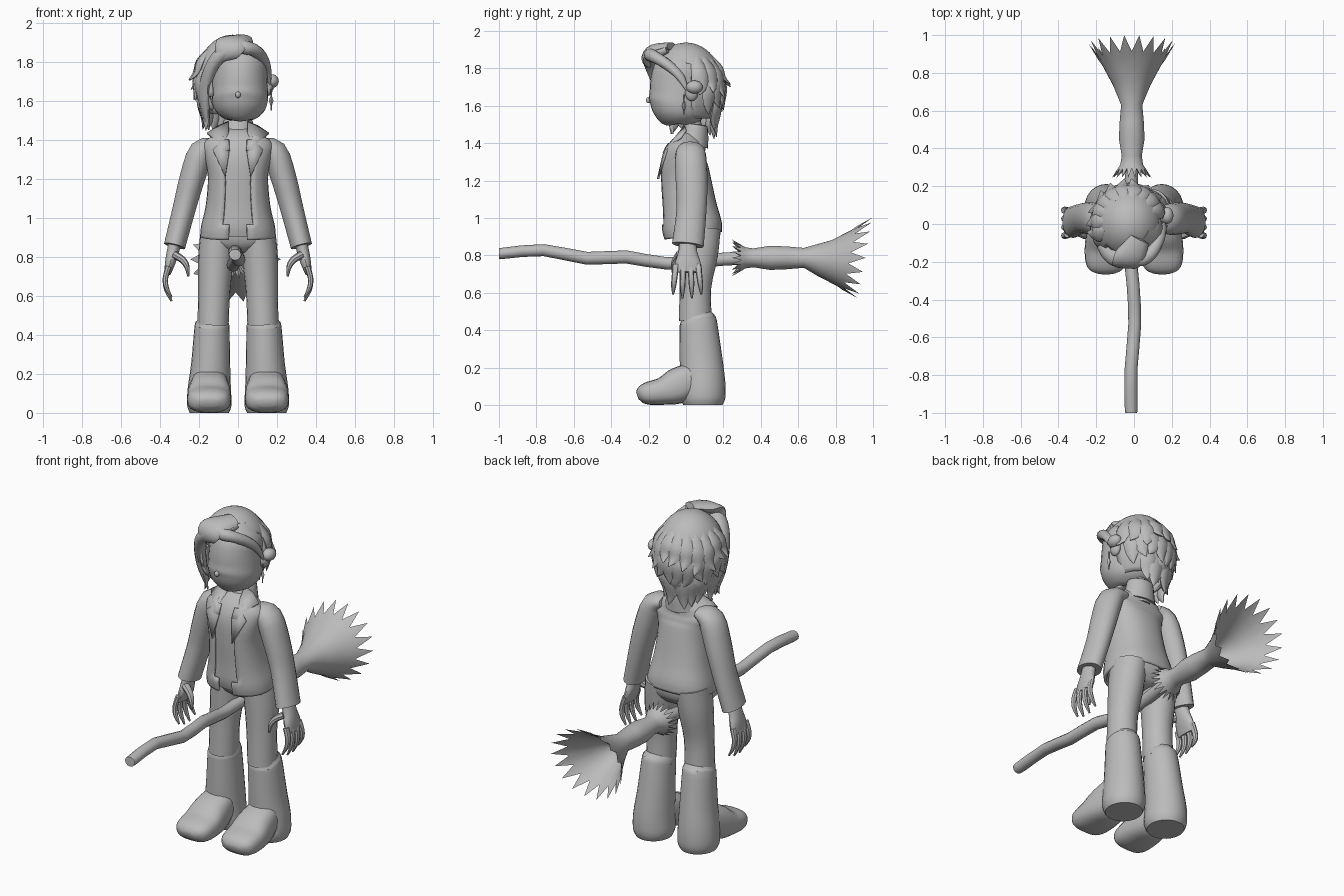
import bpy, bmesh, math, random
from mathutils import Vector

random.seed(4)
grey = bpy.data.materials.new("light_grey")
grey.diffuse_color = (0.5, 0.5, 0.5, 1)


def add(name, bm, mirror=False, thick=0):
    bmesh.ops.recalc_face_normals(bm, faces=bm.faces)
    me = bpy.data.meshes.new(name)
    bm.to_mesh(me)
    bm.free()
    ob = bpy.data.objects.new(name, me)
    bpy.context.collection.objects.link(ob)
    me.materials.append(grey)
    if thick:
        m = ob.modifiers.new("thickness", 'SOLIDIFY')
        m.thickness = thick
    if mirror:
        ob.modifiers.new("mirror", 'MIRROR')
    return ob


def spline(pts, n):
    """Catmull-Rom through tuples (x, y, z, ru, rv)."""
    out = []
    for i in range(len(pts) - 1):
        a, b, c, d = (pts[max(0, min(len(pts) - 1, i + k))] for k in (-1, 0, 1, 2))
        for s in range(n):
            t = s / n
            out.append([0.5 * (2 * q + (r - p) * t + (2 * p - 5 * q + 4 * r - e) * t * t
                               + (3 * q - p - 3 * r + e) * t ** 3) for p, q, r, e in zip(a, b, c, d)])
    return out + [list(pts[-1])]


def bridge(bm, rings, caps=True):
    n = len(rings[0])
    for a, b in zip(rings, rings[1:]):
        for k in range(n):
            bm.faces.new((a[k], a[(k + 1) % n], b[(k + 1) % n], b[k]))
    if caps:
        bm.faces.new(rings[0])
        bm.faces.new(rings[-1])


def tube(name, pts, sides=16, ref=(1, 0, 0), p=1.0, n=3, mirror=False, bm=None, caps=True, finish=True):
    """Sweep an ellipse (p < 1 is boxier) along points; ru lies along ref."""
    bm = bm or bmesh.new()
    P = spline(pts, n)
    rings = []
    for i, q in enumerate(P):
        t = (Vector(P[min(i + 1, len(P) - 1)][:3]) - Vector(P[max(i - 1, 0)][:3])).normalized()
        u = Vector(ref)
        u = (u - t * u.dot(t)).normalized()
        v = t.cross(u)
        ring = []
        for k in range(sides):
            a = 2 * math.pi * k / sides
            c, s = math.cos(a), math.sin(a)
            c, s = (math.copysign(abs(w) ** p, w) for w in (c, s))
            ring.append(bm.verts.new(Vector(q[:3]) + u * c * max(q[3], .001) + v * s * max(q[4], .001)))
        rings.append(ring)
    bridge(bm, rings, caps)
    return add(name, bm, mirror) if finish else bm


def ball(name, loc, size, mirror=False):
    bm = bmesh.new()
    bmesh.ops.create_uvsphere(bm, u_segments=16, v_segments=10, radius=1)
    for v in bm.verts:
        v.co = Vector([c * s + l for c, s, l in zip(v.co, size, loc)])
    return add(name, bm, mirror)


def stack(rows, grow=0):
    """Rows (z, half width, front y, back y) to tube points."""
    return [(0, (f + b) / 2, z, w + grow, (b - f) / 2 + grow) for z, w, f, b in rows]


# Head, nose and neck
tube("head", [(.01, -.07, 1.497, .02, .02), (.01, -.07, 1.51, .08, .08), (.01, -.06, 1.55, .125, .13),
              (.01, -.045, 1.6, .143, .157), (.01, -.035, 1.66, .143, .16), (.01, -.03, 1.73, .14, .16),
              (.01, -.02, 1.81, .135, .145), (.01, -.01, 1.89, .07, .08)], 28)
ball("nose", (0, -.2, 1.63), (.014, .014, .016))
tube("neck", [(0, .045, 1.36, .065, .06), (0, .04, 1.45, .05, .05), (0, .02, 1.58, .05, .05)])

# Jacket shell open at the front, shirt inside
body = [(.905, .19, -.115, .19), (.96, .185, -.128, .188), (1.06, .162, -.13, .16), (1.2, .15, -.138, .13),
        (1.3, .165, -.135, .11), (1.365, .18, -.1, .105), (1.405, .13, -.055, .1), (1.435, .075, -.02, .095)]
bm = tube("jacket", stack(body, .004), 32, p=.85, caps=False, finish=False)
cut = [f for f in bm.faces if f.calc_center_median().y < 0 and abs(f.calc_center_median().x) < .062]
bmesh.ops.delete(bm, geom=cut, context='FACES')
add("jacket", bm, thick=.014)
tube("shirt", stack([(z + .015, w - .015, f + .015, b - .015) for z, w, f, b in body]), 28, p=.85)

# Collar and lapels
tube("collar", [(0, .035, 1.39, .1, .085), (0, .045, 1.44, .085, .075), (0, .05, 1.495, .075, .065),
                (0, .05, 1.49, .064, .055), (0, .045, 1.42, .06, .055)], 20)
bm = bmesh.new()
outline = [(.05, -.01, 1.495), (.1, 0, 1.475), (.16, -.03, 1.435), (.095, -.1, 1.385),
           (.13, -.115, 1.35), (.065, -.155, 1.21), (.045, -.125, 1.34)]
vs = [bm.verts.new(c) for c in outline]
for f in ((0, 1, 2), (0, 2, 3), (0, 3, 6), (3, 4, 6), (4, 5, 6)):
    bm.faces.new([vs[i] for i in f])
add("lapel", bm, True, .012)

# Sleeves and hands
Y = (0, 1, 0)
tube("sleeve", [(.11, .03, 1.375, .06, .03), (.185, .025, 1.34, .082, .065), (.235, .03, 1.2, .085, .066),
                (.275, .03, 1.05, .08, .06), (.325, .01, .855, .085, .056)], 18, Y, mirror=True)
tube("palm", [(.322, .01, .88, .045, .032), (.335, .01, .82, .05, .032), (.35, .01, .76, .068, .026),
              (.362, .01, .71, .065, .016)], 14, Y, mirror=True)
for i, y in enumerate((-.055, -.015, .025, .065)):
    dz = (.02, 0, 0, .02)[i]
    tube(f"finger_{i + 1}", [(.355, y, .75, .018, .016), (.372, y * 1.1, .69, .016, .014),
                             (.366, y * 1.2, .63 + dz / 2, .014, .012),
                             (.34, y * 1.25, .572 + dz, .005, .005)], 8, Y, mirror=True)
tube("thumb", [(.325, -.03, .81, .025, .02), (.285, -.05, .785, .02, .018), (.262, -.065, .75, .016, .014),
               (.255, -.07, .7, .005, .005)], 8, Y, mirror=True)

# Trousers with flared lower legs
tube("hips", [(0, .07, .83, .09, .07), (0, .065, .88, .175, .115), (0, .06, .97, .17, .125)], 24, p=.85)
tube("trouser_leg", [(.098, .07, .94, .092, .115), (.112, .065, .8, .092, .105), (.122, .05, .63, .082, .085),
                     (.128, .05, .45, .08, .088)], 20, mirror=True)
tube("flared_leg", [(.13, .055, .475, .078, .085), (.131, .062, .45, .088, .098), (.134, .067, .42, .091, .102),
                    (.14, .08, .25, .1, .114), (.147, .09, .12, .111, .12), (.147, .09, .04, .114, .12),
                    (.147, .09, 0, .1, .105)], 24, mirror=True)
tube("shoe", [(.145, .08, .16, .085, .08), (.146, 0, .125, .1, .092), (.147, -.06, .096, .108, .094),
              (.148, -.13, .073, .113, .073), (.149, -.2, .063, .108, .062), (.149, -.24, .056, .088, .046),
              (.149, -.26, .05, .045, .02)], 20, p=.75, mirror=True)

# Hair cap with a face opening
bm = bmesh.new()
bmesh.ops.create_uvsphere(bm, u_segments=40, v_segments=28, radius=1)
for v in bm.verts:
    v.co = Vector((v.co.x * .187 - .028, v.co.y * .2, 1.7 + v.co.z * .238))
gone = []
for f in bm.faces:
    c = f.calc_center_median()
    if c.z < 1.54 or (c.y < .02 and c.x > -.14 and c.z < 1.835):
        gone.append(f)
bmesh.ops.delete(bm, geom=gone, context='FACES')
add("hair_cap", bm, thick=.015)

# Sweeping fringe
tube("fringe_left", [(.06, -.1, 1.9, .02, .02), (.02, -.17, 1.88, .035, .035), (-.06, -.19, 1.855, .045, .04),
                     (-.125, -.165, 1.79, .045, .035), (-.165, -.12, 1.69, .045, .03),
                     (-.17, -.09, 1.58, .035, .025), (-.15, -.07, 1.45, .003, .003)], 12, (.3, -.9, .3))
tube("fringe_right", [(-.06, -.14, 1.895, .02, .02), (.02, -.19, 1.875, .035, .035), (.08, -.165, 1.86, .035, .032),
                      (.125, -.1, 1.82, .03, .028), (.15, -.03, 1.755, .025, .02),
                      (.165, .01, 1.67, .003, .003)], 12, (.3, -.9, .3))
tube("fringe_crest", [(.03, -.08, 1.92, .05, .02), (-.02, -.17, 1.895, .08, .035), (-.06, -.205, 1.86, .07, .03),
                      (-.1, -.2, 1.81, .02, .015)], 12)


# Layered hair locks round the back and the left
def surf(a, z, k):
    s = max(.77, math.sqrt(max(0, 1 - ((z - 1.7) / .24) ** 2)))
    return (-.028 + .187 * s * k * math.cos(a), .2 * s * k * math.sin(a), z)


locks = bmesh.new()
for lo, hi, num, z0, z1, k in ((15, 205, 10, 1.86, 1.68, 1.2), (30, 215, 11, 1.79, 1.57, 1.16),
                               (60, 212, 10, 1.68, 1.46, 1.08)):
    for i in range(num):
        a = math.radians(lo + (hi - lo) * (i + .5) / num)
        tip = z1 + random.uniform(-.04, .04)
        b = a + random.uniform(-.15, .15)
        tube("", [surf(a, z0, .88) + (.02, .01), surf(a, z0 * .6 + tip * .4, .99) + (.048, .02),
                  surf(a, z0 * .25 + tip * .75, 1.03) + (.034, .014), surf(b, tip, k) + (.002, .002)],
             8, (-math.sin(a), math.cos(a), 0), bm=locks, finish=False)
add("hair_locks", locks)

# Ear tuft and hanging earring
ball("ear", (.155, .03, 1.67), (.025, .035, .045))
ball("ear_tuft", (.175, .045, 1.7), (.034, .045, .035))
tube("earring_cord", [(.17, -.01, 1.66, .004, .004), (.17, -.01, 1.55, .003, .003)], 6)
tube("earring_drop", [(.17, -.01, 1.63, .001, .001), (.17, -.01, 1.6, .012, .012),
                      (.17, -.01, 1.565, .001, .001)], 4, n=1)

# Broom: crooked handle and hollow ragged bristles
tube("broom_handle", [(-.015, -1, .81, .03, .028), (-.015, -.97, .812, .034, .03), (-.015, -.76, .828, .034, .032),
                      (.004, -.53, .785, .034, .034), (-.005, -.32, .792, .034, .035), (-.025, -.1, .757, .034, .033),
                      (-.015, .2, .78, .035, .035), (-.01, .4, .79, .035, .035)], 12, n=2)
bm = bmesh.new()
rings = []
for y, r, jag in ((.3, .035, 0), (.245, .105, -.05), (.315, .06, 0), (.36, .053, 0), (.45, .068, 0), (.54, .064, 0),
                  (.63, .056, 0), (.74, .1, 0), (.85, .16, 0), (.96, .232, .085), (.84, .145, 0), (.73, .085, 0),
                  (.66, .03, 0)):
    ring = []
    for k in range(36):
        a = 2 * math.pi * k / 36
        j = jag if k % 2 else 0
        rr = r - abs(j) * .62
        yy = y - j + (.04 * math.sin(a) if y > .7 else 0)
        ring.append(bm.verts.new((-.012 + rr * math.cos(a), yy, .787 + rr * .95 * math.sin(a))))
    rings.append(ring)
bridge(bm, rings)
add("broom_bristles", bm)

# Smooth shading, keeping hard edges
for ob in bpy.context.scene.objects:
    ob.select_set(True)
    bpy.context.view_layer.objects.active = ob
bpy.ops.object.shade_smooth_by_angle(angle=math.radians(42))
